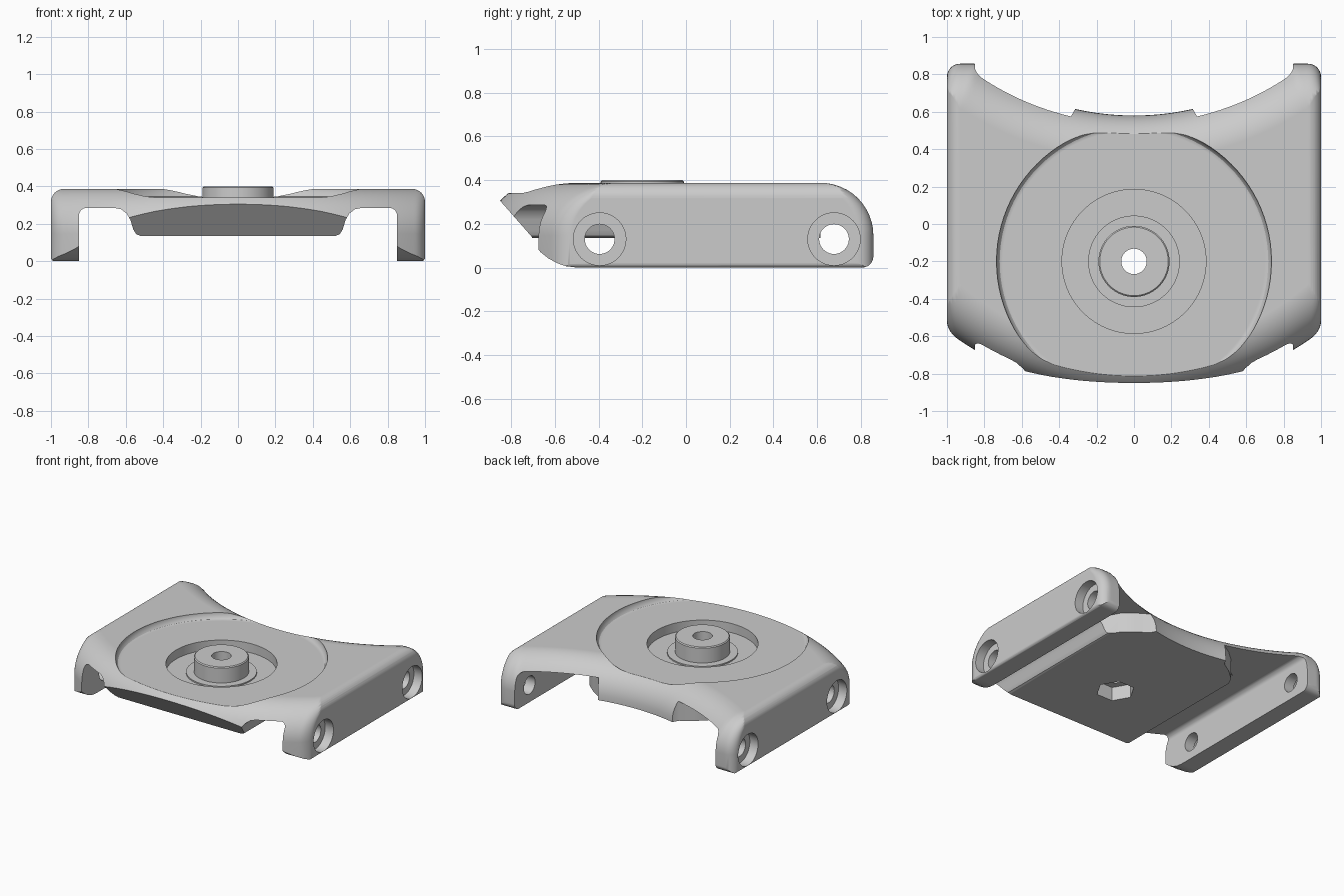
import bpy, bmesh, math

if "Cube" in bpy.data.objects:
    bpy.data.objects.remove(bpy.data.objects["Cube"], do_unlink=True)

grey = bpy.data.materials.new("plain grey")
grey.use_nodes = True
grey.diffuse_color = (0.6, 0.6, 0.6, 1)
grey.node_tree.nodes["Principled BSDF"].inputs["Base Color"].default_value = (0.6, 0.6, 0.6, 1)

PIVOT_Y = -0.2      # centre of the round recesses
TOP = 0.387
FILLET = 0.24       # big rounding of the front and back edges


def loft(name, rings):
    """Closed solid through rings of equal length."""
    bm = bmesh.new()
    loops = [[bm.verts.new(p) for p in ring] for ring in rings]
    n = len(loops[0])
    for low, high in zip(loops, loops[1:]):
        for i in range(n):
            j = (i + 1) % n
            bm.faces.new((low[i], low[j], high[j], high[i]))
    bm.faces.new(loops[0][::-1])
    bm.faces.new(loops[-1])
    bmesh.ops.recalc_face_normals(bm, faces=bm.faces)
    mesh = bpy.data.meshes.new(name)
    bm.to_mesh(mesh)
    bm.free()
    mesh.materials.append(grey)
    obj = bpy.data.objects.new(name, mesh)
    bpy.context.collection.objects.link(obj)
    return obj


def prism(name, points, axis, a, b):
    """Extrude a 2D profile along an axis from a to b."""
    def place(p, t):
        return {"x": (t, p[0], p[1]), "y": (p[0], t, p[1]), "z": (p[0], p[1], t)}[axis]
    return loft(name, [[place(p, t) for p in points] for t in (a, b)])


def arc(cx, cy, r, start, end, steps=8):
    angles = [math.radians(start + (end - start) * i / steps) for i in range(steps + 1)]
    return [(cx + r * math.cos(t), cy + r * math.sin(t)) for t in angles]


def disc(cx, cy, r, steps=64):
    return arc(cx, cy, r, 0, 360, steps)[:-1]


def turned(name, profile):
    """Stack of circles around the pivot from (radius, height) pairs."""
    return loft(name, [[(x, y, z) for x, y in disc(0, PIVOT_Y, r, 96)] for r, z in profile])


def boolean(obj, other, operation):
    mod = obj.modifiers.new(operation, "BOOLEAN")
    mod.operation = operation
    mod.solver = "EXACT"
    mod.object = other
    bpy.context.view_layer.objects.active = obj
    bpy.ops.object.modifier_apply(modifier=mod.name)
    bpy.data.objects.remove(other, do_unlink=True)


def corner(x, r):
    """Set-back of a rounded plan corner at the outer side."""
    d = max(0, abs(x) - (1 - r))
    return r - math.sqrt(max(0, r * r - d * d))


def outline(inset, z):
    xs = [math.sin(math.pi / 2 * i / 40) for i in range(-40, 41)]
    front = [(x, 0.74 - math.sqrt((1.65 - inset) ** 2 - x * x) + corner(x, 0.05), z) for x in xs]
    back = [(x, min(2.01 - math.sqrt((1.43 + inset) ** 2 - x * x),
                    0.857 - inset - corner(x, 0.07)), z) for x in xs]
    return front + back[::-1]


# Body: curved plan with the large front and back rounding
rings = [outline(0, -0.1)]
for inset, z in arc(FILLET, TOP - FILLET, FILLET, 180, 90, 12):
    rings.append(outline(inset, z))
body = loft("bracket_body", rings)

# Cross-section: two side walls, thin plate and thicker centre block
half = [(0.52, 0.135), (0.545, 0.145), (0.56, 0.17), (0.575, 0.22), (0.595, 0.255),
        (0.625, 0.278), (0.66, 0.285)]
half += arc(0.81, 0.245, 0.04, 90, 0, 6)
half += [(0.85, 0)]
half += arc(0.98, 0.02, 0.02, -90, 0, 4)
half += arc(0.93, TOP - 0.07, 0.07, 0, 90, 8)
section = half + [(-x, z) for x, z in half[::-1]]
boolean(body, prism("section", section, "y", -2, 2), "INTERSECT")

# Side profile: undercut front plane and rounded lower corners
side = [(-1.03, 0.51), (-0.705, 0.14), (-0.69, 0.1), (-0.665, 0.07), (-0.63, 0.042),
        (-0.59, 0.02), (-0.55, 0.006), (-0.5, 0)]
side += arc(0.807, 0.05, 0.05, -90, 0, 6)
side += [(0.857, 0.51)]
boolean(body, prism("side_profile", side, "x", -2, 2), "INTERSECT")

# Pockets under the plate at the rear corners of the block
for s in (-1, 1):
    pocket = [(0.66, 0.28), (0.55, 0.36), (0.5, 0.45), (0.42, 0.52), (0.34, 0.57),
              (0.3, 0.64), (0.3, 0.95), (0.66, 0.95)]
    boolean(body, prism("rear_pocket", [(s * x, y) for x, y in pocket], "z", -0.2, 0.285),
            "DIFFERENCE")

# Wide shallow recess with a small cove, then the deeper inner recess
boolean(body, turned("wide_recess", [(0.7, 0.34), (0.718, 0.346), (0.73, 0.36),
                                     (0.735, 0.38), (0.735, 0.6)]), "DIFFERENCE")
boolean(body, turned("inner_recess", [(0.385, 0.27), (0.385, 0.6)]), "DIFFERENCE")

# Pivot post with its collar
boolean(body, turned("collar", [(0.245, 0.25), (0.245, 0.28)]), "UNION")
boolean(body, turned("post", [(0.19, 0.25), (0.19, 0.393), (0.183, 0.4)]), "UNION")

# Bolt hole and hexagonal nut pocket
boolean(body, prism("bolt_hole", disc(0, PIVOT_Y, 0.068, 40), "z", -0.1, 0.6), "DIFFERENCE")
boolean(body, prism("nut_pocket", disc(0, PIVOT_Y, 0.135, 6), "z", -0.1, 0.24), "DIFFERENCE")

# Counterbored screw holes through the side walls
for y in (-0.395, 0.677):
    for s in (-1, 1):
        boolean(body, prism("screw_hole", disc(y, 0.13, 0.068, 40), "x", s * 0.8, s * 1.1),
                "DIFFERENCE")
        boolean(body, prism("counterbore", disc(y, 0.13, 0.12, 48), "x", s * 0.93, s * 1.1),
                "DIFFERENCE")

# Smooth shading with crisp edges
bpy.ops.object.select_all(action="DESELECT")
body.select_set(True)
bpy.context.view_layer.objects.active = body
bpy.ops.object.shade_smooth_by_angle(angle=math.radians(30))
normals = body.modifiers.new("even_shading", "WEIGHTED_NORMAL")
normals.keep_sharp = True
